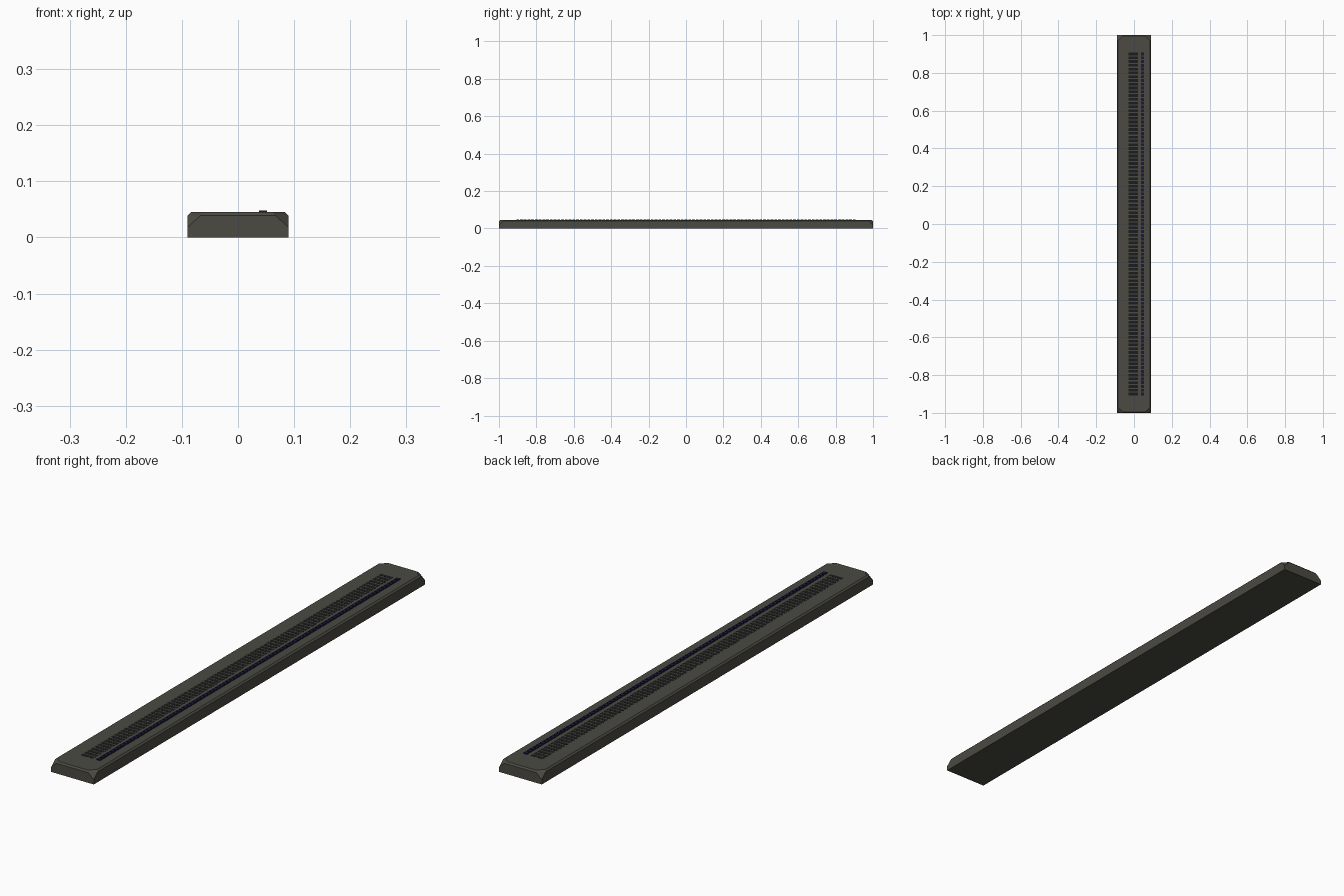
import bpy, bmesh

if "Cube" in bpy.data.objects:
    bpy.data.objects.remove(bpy.data.objects["Cube"])

PITCH, COUNT = 0.02, 91


def material(name, rgb):
    m = bpy.data.materials.new(name)
    m.diffuse_color = (*rgb, 1)
    m.use_nodes = True
    m.node_tree.nodes["Principled BSDF"].inputs["Base Color"].default_value = m.diffuse_color
    return m


def make_object(name, bm, mat):
    mesh = bpy.data.meshes.new(name)
    bmesh.ops.recalc_face_normals(bm, faces=bm.faces)
    bm.to_mesh(mesh)
    bm.free()
    mesh.materials.append(mat)
    obj = bpy.data.objects.new(name, mesh)
    bpy.context.collection.objects.link(obj)
    return obj


def box_row(name, x0, x1, depth, z0, z1, mat):
    """One small box repeated along y, centred on the bar."""
    bm = bmesh.new()
    bmesh.ops.create_cube(bm, size=1)
    bmesh.ops.scale(bm, vec=(x1 - x0, depth, z1 - z0), verts=bm.verts)
    bmesh.ops.translate(bm, vec=((x0 + x1) / 2, -PITCH * (COUNT - 1) / 2, (z0 + z1) / 2), verts=bm.verts)
    obj = make_object(name, bm, mat)
    arr = obj.modifiers.new("repeat", 'ARRAY')
    arr.use_relative_offset = False
    arr.use_constant_offset = True
    arr.constant_offset_displace = (0, PITCH, 0)
    arr.count = COUNT


# Housing: long bar with sliced upper corners and a narrow top bevel
W, L = 0.09, 1.0
bm = bmesh.new()
for sx in (-1, 1):
    for sy in (-1, 1):
        corner = [(W, L, 0), (W, L, 0.018),
                  (W - 0.023, L, 0.039), (W, L - 0.023, 0.039),
                  (W - 0.029, L - 0.006, 0.045), (W - 0.006, L - 0.029, 0.045)]
        for x, y, z in corner:
            bm.verts.new((sx * x, sy * y, z))
bmesh.ops.convex_hull(bm, input=bm.verts)
bmesh.ops.dissolve_limit(bm, angle_limit=0.01, verts=bm.verts, edges=bm.edges)
make_object("housing", bm, material("housing_grey", (0.07, 0.068, 0.055)))

# Dark grille slats flush with the top
box_row("grille_slat", -0.03, 0.022, 0.014, 0.038, 0.0455, material("grille_black", (0.012, 0.012, 0.012)))

# Raised row of light segments
box_row("light_segment", 0.037, 0.052, 0.015, 0.042, 0.0485, material("light_navy", (0.01, 0.01, 0.04)))
